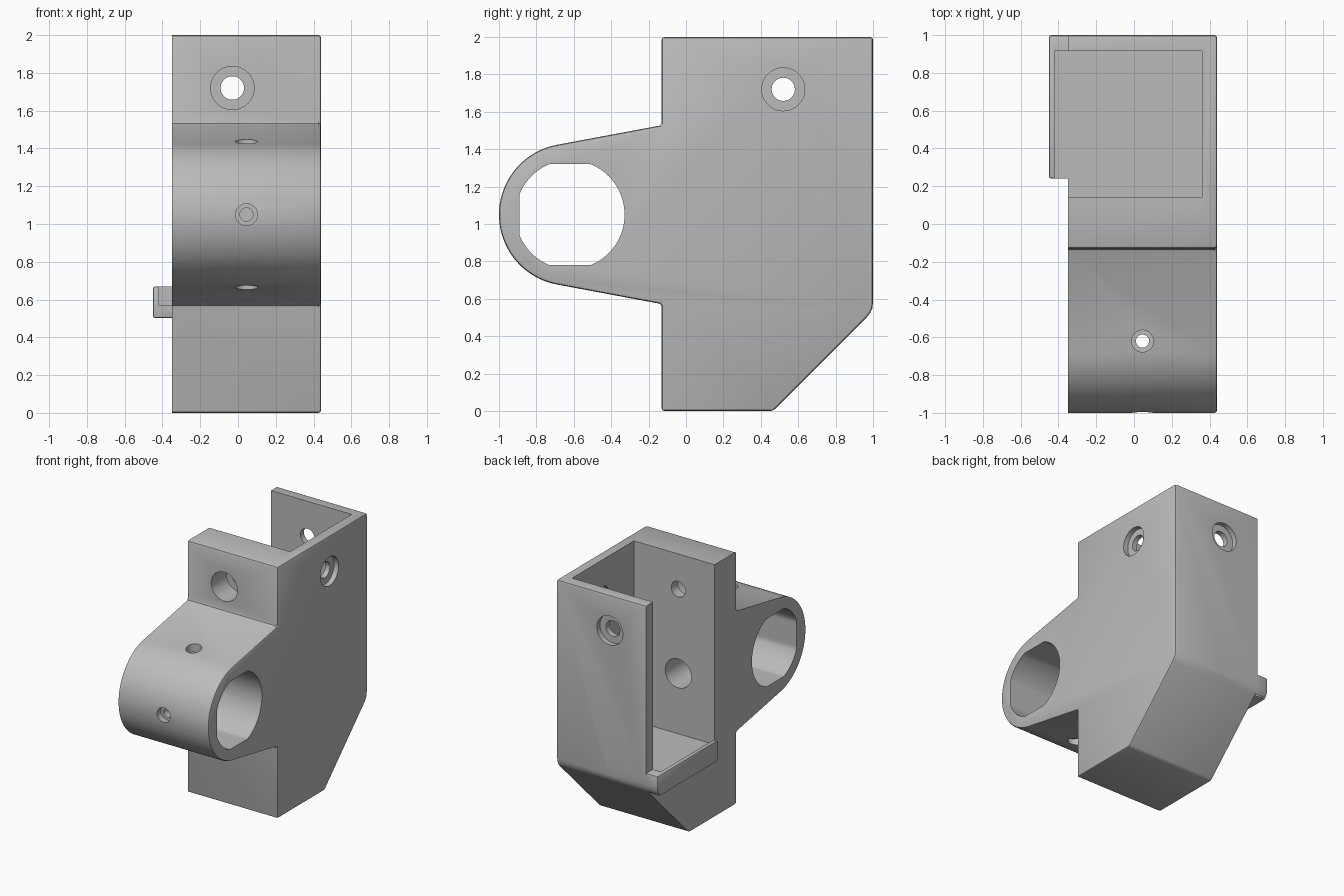
import bpy, bmesh, math
from mathutils import Vector

if "Cube" in bpy.data.objects:
    bpy.data.objects.remove(bpy.data.objects["Cube"])

grey = bpy.data.materials.new("plain grey")
grey.diffuse_color = (0.5, 0.5, 0.5, 1)
grey.use_nodes = True
grey.node_tree.nodes["Principled BSDF"].inputs["Base Color"].default_value = grey.diffuse_color


def prism(name, profile, x0, x1, bevel=0.0):
    """Extrude a (y, z) profile along x, optionally rounding the +x rim and sharp corners."""
    bm = bmesh.new()
    face = bm.faces.new([bm.verts.new((x0, y, z)) for y, z in profile])
    ext = bmesh.ops.extrude_face_region(bm, geom=[face])["geom"]
    verts = [g for g in ext if isinstance(g, bmesh.types.BMVert)]
    bmesh.ops.translate(bm, verts=verts, vec=(x1 - x0, 0, 0))
    bmesh.ops.recalc_face_normals(bm, faces=bm.faces)
    if bevel:
        def rounded(e):
            on_rim = all(abs(v.co.x - x1) < 1e-5 for v in e.verts)
            along = abs(e.verts[0].co.x - e.verts[1].co.x) > 1e-3
            return on_rim or (along and e.calc_face_angle() > 0.5)
        bmesh.ops.bevel(bm, geom=[e for e in bm.edges if rounded(e)], offset=bevel,
                        offset_type='OFFSET', segments=2, profile=0.5, affect='EDGES')
    return finish(name, bm)


def rod(name, start, end, r):
    """Round cutter between two points."""
    a, b = Vector(start), Vector(end)
    bm = bmesh.new()
    bmesh.ops.create_cone(bm, cap_ends=True, segments=40, radius1=r, radius2=r,
                          depth=(b - a).length)
    bm.transform((b - a).to_track_quat('Z', 'Y').to_matrix().to_4x4())
    bmesh.ops.translate(bm, verts=bm.verts, vec=(a + b) / 2)
    return finish(name, bm)


def finish(name, bm):
    me = bpy.data.meshes.new(name)
    bm.to_mesh(me)
    bm.free()
    me.materials.append(grey)
    ob = bpy.data.objects.new(name, me)
    bpy.context.collection.objects.link(ob)
    return ob


def combine(target, other, operation):
    mod = target.modifiers.new(operation, 'BOOLEAN')
    mod.operation, mod.object, mod.solver = operation, other, 'EXACT'
    bpy.context.view_layer.objects.active = target
    bpy.ops.object.modifier_apply(modifier=mod.name)
    bpy.data.objects.remove(other)


CY, CZ, R = -0.62, 1.05, 0.38          # clamp bore centre and outer radius
X0, X1 = -0.35, 0.44

# Body and clamp outline
t0, t1 = math.radians(100.6), math.radians(259.4)
arc = [(CY + R * math.cos(t0 + (t1 - t0) * i / 40), CZ + R * math.sin(t0 + (t1 - t0) * i / 40))
       for i in range(41)]
heel = [(0.967, 0.502), (0.985, 0.525), (0.996, 0.55), (1.0, 0.58)]
outline = [(-0.13, 0), (0.465, 0)] + heel + [(1, 2), (-0.13, 2), (-0.13, 1.528)] + arc + [(-0.13, 0.572)]
bracket = prism("holder_bracket", outline, X0, X1, 0.015)

# Side lip below the opening
lip = prism("side_lip", [(0.24, 0.502)] + heel + [(1, 0.67), (0.24, 0.67)], 0.0, -0.45, 0.012)
combine(bracket, lip, 'UNION')

# Pocket, open at the top and the left side
pocket = prism("pocket", [(0.14, 0.57), (0.915, 0.57), (0.915, 2.2), (0.14, 2.2)], -0.42, 0.36)
combine(bracket, pocket, 'DIFFERENCE')

# Bore with flats at top, bottom and front
bore = []
for i in range(96):
    a = 2 * math.pi * i / 96
    p = (CY + max(0.2916 * math.cos(a), -0.27), CZ + max(-0.27, min(0.27, 0.2916 * math.sin(a))))
    bore.append(p)
combine(bracket, prism("bore", bore, -0.6, 0.6), 'DIFFERENCE')

# Screw holes and their counterbores: start, end, radius
SX = 0.045
holes = [
    ((-0.03, -0.3, 1.72), (-0.03, 1.2, 1.72), 0.062),     # front to back
    ((-0.03, -0.3, 1.72), (-0.03, 0.06, 1.72), 0.115),
    ((-0.03, 0.96, 1.72), (-0.03, 1.2, 1.72), 0.115),
    ((0.2, 0.52, 1.72), (0.6, 0.52, 1.72), 0.062),        # right wall
    ((0.40, 0.52, 1.72), (0.6, 0.52, 1.72), 0.115),
    ((-0.03, -0.4, CZ), (-0.03, 0.3, CZ), 0.115),         # pocket to bore
    ((SX, CY, 0.4), (SX, CY, 1.7), 0.035),                # clamp top and bottom
    ((SX, CY, 1.38), (SX, CY, 1.7), 0.058),
    ((SX, CY, 0.72), (SX, CY, 0.4), 0.058),
    ((SX, -1.2, CZ), (SX, CY, CZ), 0.035),                # clamp front
    ((SX, -1.2, CZ), (SX, -0.95, CZ), 0.058),
]
for start, end, r in holes:
    combine(bracket, rod("hole", start, end, r), 'DIFFERENCE')

bpy.ops.object.select_all(action='DESELECT')
bracket.select_set(True)
bpy.context.view_layer.objects.active = bracket
bpy.ops.object.shade_smooth_by_angle(angle=math.radians(25))
